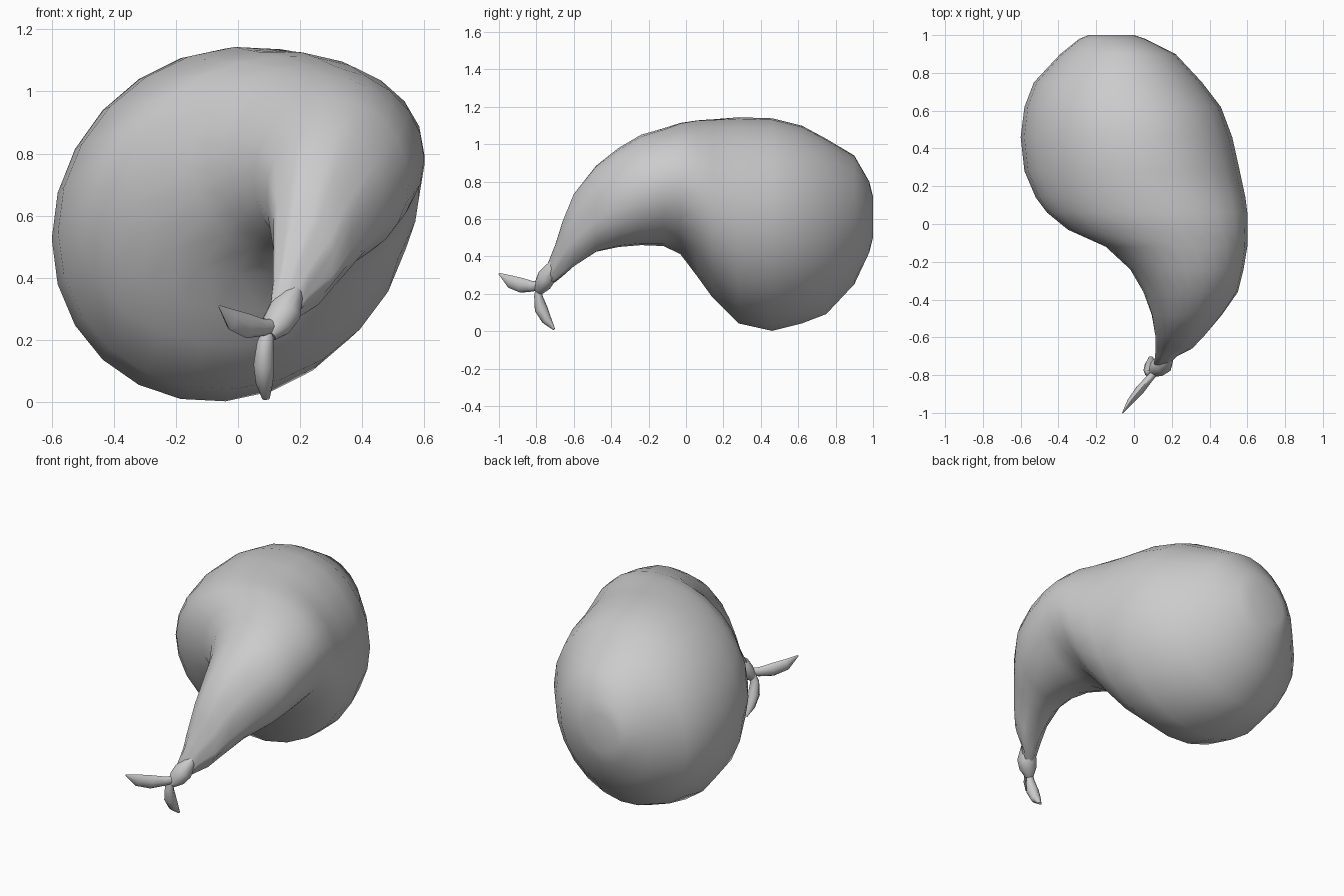
import bpy, bmesh, math
from mathutils import Vector

if "Cube" in bpy.data.objects:
    bpy.data.objects.remove(bpy.data.objects["Cube"])


def loft(name, rings, sharp=60):
    """Skin a list of closed rings (lists of Vectors) and cap both ends."""
    bm = bmesh.new()
    rows = [[bm.verts.new(p) for p in ring] for ring in rings]
    n = len(rows[0])
    for a, b in zip(rows, rows[1:]):
        for i in range(n):
            bm.faces.new((a[i], a[(i + 1) % n], b[(i + 1) % n], b[i]))
    bm.faces.new(rows[0])
    bm.faces.new(rows[-1])
    bmesh.ops.recalc_face_normals(bm, faces=bm.faces)
    mesh = bpy.data.meshes.new(name)
    bm.to_mesh(mesh)
    bm.free()
    obj = bpy.data.objects.new(name, mesh)
    bpy.context.collection.objects.link(obj)
    bpy.ops.object.select_all(action='DESELECT')
    obj.select_set(True)
    bpy.context.view_layer.objects.active = obj
    bpy.ops.object.shade_smooth_by_angle(angle=math.radians(sharp))
    return obj


def oval(centre, a, b, sides, lean=0, fold=0):
    """Leaning oval ring with half axes a and b, optionally pleated."""
    ring = []
    for i in range(sides):
        t = math.tau * i / sides
        r = 1 - fold * (i % 3 == 0)
        ring.append(Vector(centre) + r * (a * math.cos(t) + b * math.sin(t + lean)))
    return ring


# Sack: slices along y as (y, left, right, bottom, top, lean, pleat depth)
slices = [
    (-.76, .10, .17, .24, .31, 0, 0),
    (-.70, .11, .23, .26, .46, .1, .10),
    (-.66, .11, .31, .29, .59, .05, .08),
    (-.60, .11, .37, .34, .74, 0, .05),
    (-.48, .09, .47, .42, .89, -.02, .02),
    (-.36, .05, .55, .45, .98, -.02, 0),
    (-.24, -.02, .58, .46, 1.05, 0, 0),
    (-.12, -.15, .60, .455, 1.085, .04, 0),
    (-.03, -.35, .60, .41, 1.115, .10, 0),
    (.06, -.46, .60, .29, 1.13, .12, 0),
    (.14, -.52, .59, .18, 1.135, .10, 0),
    (.28, -.58, .56, .04, 1.145, .08, 0),
    (.46, -.60, .52, .00, 1.14, .08, 0),
    (.62, -.58, .46, .04, 1.10, .08, 0),
    (.75, -.53, .36, .09, 1.03, .08, 0),
    (.90, -.39, .22, .25, .94, .08, 0),
    (.98, -.29, .06, .42, .80, .08, 0),
    (1.0, -.24, .00, .50, .72, .08, 0),
]
loft("sack", [oval(((l + r) / 2, y, (b + t) / 2), Vector(((r - l) / 2, 0, 0)),
                   Vector((0, 0, (t - b) / 2)), 24, lean, fold)
              for y, l, r, b, t, lean, fold in slices])


def spindle(name, points, widths, thicks, side, sides=8):
    """Sweep a flattened oval along points; side gives the wide direction."""
    pts = [Vector(p) for p in points]
    rings = []
    for i, p in enumerate(pts):
        d = (pts[min(i + 1, len(pts) - 1)] - pts[max(i - 1, 0)]).normalized()
        s = Vector(side)
        s = (s - d * s.dot(d)).normalized()
        rings.append(oval(p, s * widths[i], d.cross(s) * thicks[i], sides))
    return loft(name, rings)


# Knot tying the neck shut
spindle("knot", [(.19, -.70, .37), (.175, -.715, .34), (.15, -.745, .29),
                 (.125, -.765, .25), (.10, -.785, .215)],
        [.02, .035, .055, .05, .025], [.02, .035, .05, .045, .025], (1, 0, 0), 12)

# Two loose leaf-shaped ends
spindle("upper_tail", [(.12, -.775, .245), (.08, -.82, .24), (.03, -.88, .245),
                       (-.02, -.94, .265), (-.06, -1.0, .308)],
        [.022, .028, .04, .035, .004], [.018, .02, .024, .017, .003], (0, 0, 1))
spindle("lower_tail", [(.10, -.785, .235), (.088, -.79, .19), (.083, -.775, .12),
                       (.085, -.745, .06), (.09, -.705, .01)],
        [.018, .027, .033, .028, .012], [.018, .022, .035, .027, .006], (1, 0, 0))
